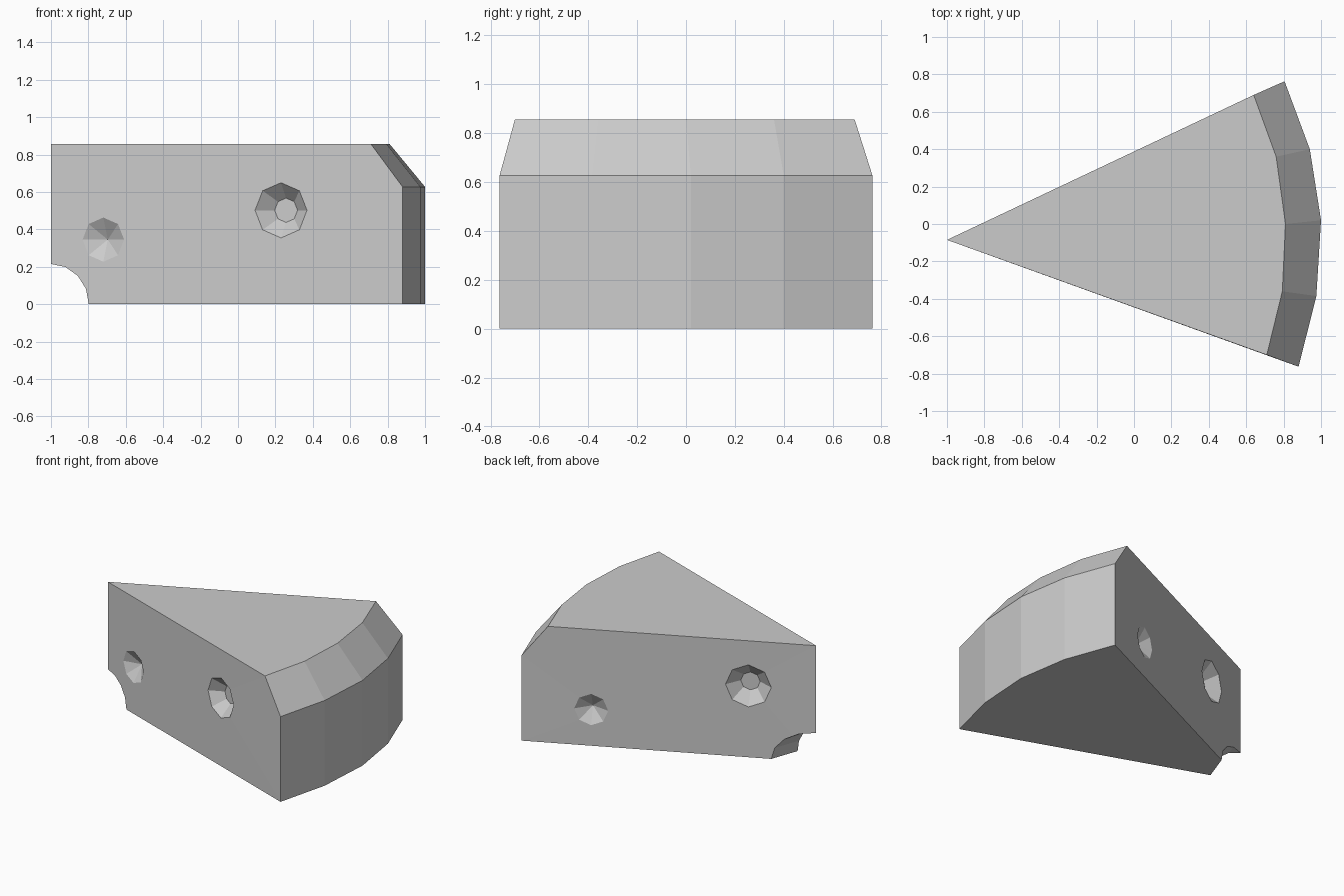
import bpy, bmesh
from mathutils import Vector

if "Cube" in bpy.data.objects:
    bpy.data.objects.remove(bpy.data.objects["Cube"])

TIP = (-1.0, -0.085)
RIM = [(0.88, -0.763), (0.975, -0.385), (1.0, 0.02), (0.94, 0.40), (0.805, 0.763)]
TOP = [(0.71, -0.70), (0.793, -0.36), (0.81, 0.0), (0.76, 0.36), (0.64, 0.69)]

# Wedge body: stacked outlines, with the top outline drawn in for the sloped rind
bm = bmesh.new()
tip_low, tip_high = (bm.verts.new((*TIP, z)) for z in (0, 0.857))
rings = [[bm.verts.new((x, y, z)) for x, y in pts]
         for pts, z in ((RIM, 0), (RIM, 0.627), (TOP, 0.857))]
low, mid, high = rings
bm.faces.new([tip_low] + low)
bm.faces.new([tip_high] + high)
for a, b in ((low, mid), (mid, high)):
    for i in range(4):
        bm.faces.new((a[i], a[i + 1], b[i + 1], b[i]))
for i in (0, -1):
    bm.faces.new((tip_low, low[i], mid[i], high[i], tip_high))
bmesh.ops.recalc_face_normals(bm, faces=bm.faces)
mesh = bpy.data.meshes.new("cheese_wedge")
bm.to_mesh(mesh)
bm.free()
wedge = bpy.data.objects.new("cheese_wedge", mesh)
bpy.context.collection.objects.link(wedge)


def wall(corner):
    """Direction along a cut side, and its inward normal."""
    along = Vector((corner[0] - TIP[0], corner[1] - TIP[1], 0)).normalized()
    inward = Vector((-along.y, along.x, 0))
    return along, inward if corner[1] < 0 else -inward


def carve(name, corner, x, z, r_outer, r_inner, depth, outside=0.02, sides=8):
    """Cut a tapered hole into the side that runs from the tip to corner."""
    along, inward = wall(corner)
    on_wall = Vector((*TIP, z)) + along * ((x - TIP[0]) / along.x)
    slope = (r_outer - r_inner) / depth
    length = depth + outside
    bpy.ops.mesh.primitive_cone_add(
        vertices=sides, radius1=r_outer + slope * outside, radius2=r_inner,
        depth=length, location=on_wall + inward * (depth - outside) / 2,
        rotation=inward.to_track_quat('Z', 'Y').to_euler())
    cutter = bpy.context.object
    cutter.name = name
    cutter.hide_render = True
    mod = wedge.modifiers.new(name, 'BOOLEAN')
    mod.operation, mod.solver, mod.object = 'DIFFERENCE', 'EXACT', cutter
    bpy.context.view_layer.objects.active = wedge
    bpy.ops.object.modifier_apply(modifier=name)
    bpy.data.objects.remove(cutter)


# Holes in the front and back sides
FRONT, BACK = RIM[0], RIM[-1]
carve("front_large_hole", FRONT, 0.23, 0.502, 0.148, 0.065, 0.08)
carve("front_small_hole", FRONT, -0.72, 0.345, 0.118, 0.0, 0.07)
carve("back_large_hole", BACK, -0.585, 0.525, 0.155, 0.066, 0.08)
carve("back_small_hole", BACK, 0.378, 0.266, 0.115, 0.0, 0.07)

# Round bite through the bottom of the tip
carve("tip_bite", FRONT, -1.0, 0.0, 0.215, 0.215, 0.4, outside=0.3, sides=16)
